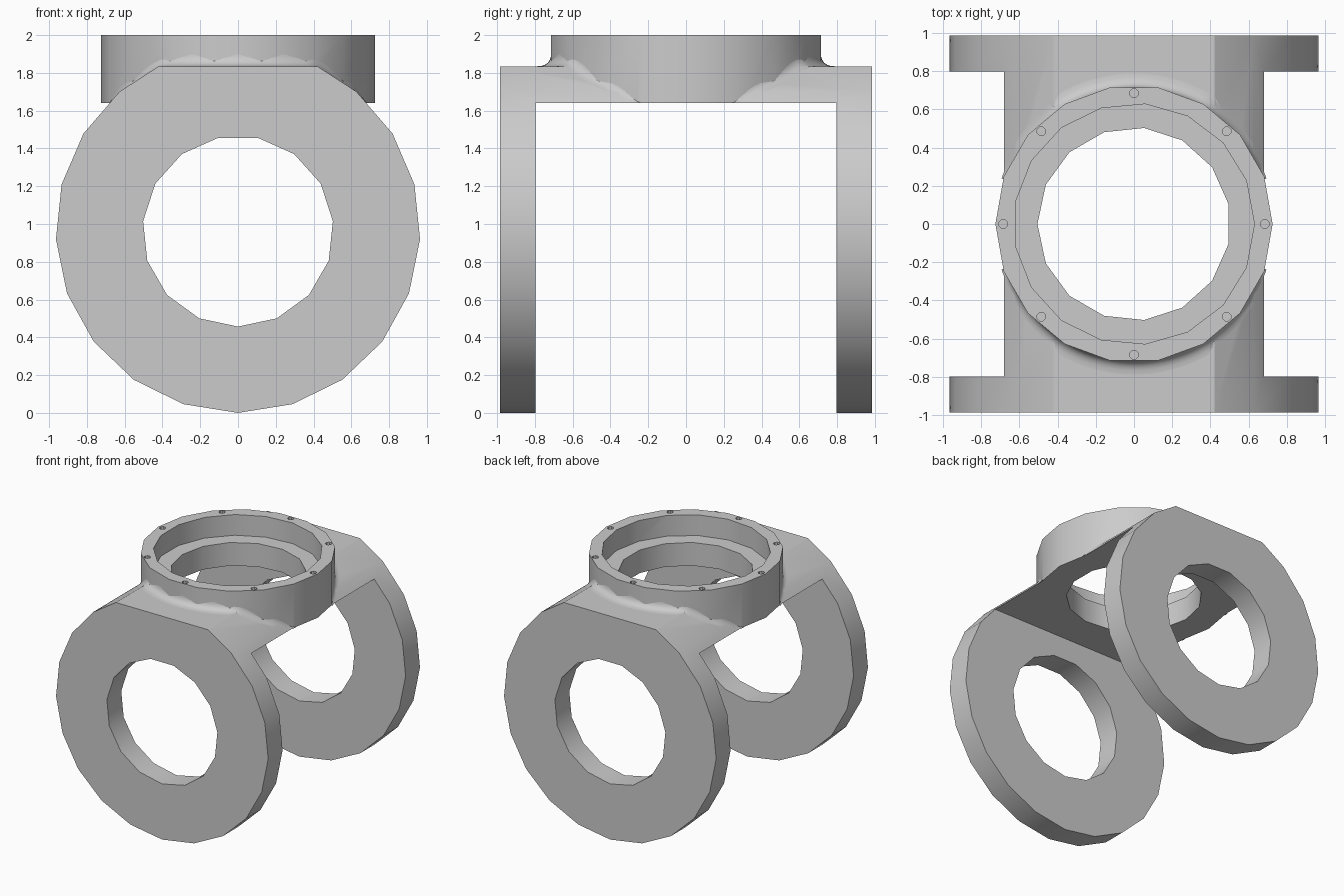
import bpy, bmesh
from math import sin, cos, tan, atan, pi, radians

if "Cube" in bpy.data.objects:
    bpy.data.objects.remove(bpy.data.objects["Cube"])

R, CZ, TOP, UNDER = 0.965, 0.967, 1.835, 1.64   # arm disc radius, centre height, bridge top and underside
COLLAR_R = 0.725


def add_prism(bm, pts, axis, lo, hi):
    """Extrude a 2D outline along y or z."""
    def place(u, v, w):
        return (u, w, v) if axis == 'y' else (u, v, w)
    bottom = [bm.verts.new(place(u, v, lo)) for u, v in pts]
    top = [bm.verts.new(place(u, v, hi)) for u, v in pts]
    bm.faces.new(bottom)
    bm.faces.new(top)
    n = len(pts)
    for i in range(n):
        j = (i + 1) % n
        bm.faces.new((bottom[i], bottom[j], top[j], top[i]))


def make_object(name, bm):
    bmesh.ops.recalc_face_normals(bm, faces=bm.faces[:])
    mesh = bpy.data.meshes.new(name)
    bm.to_mesh(mesh)
    bm.free()
    ob = bpy.data.objects.new(name, mesh)
    bpy.context.collection.objects.link(ob)
    return ob


def prism(name, *args):
    bm = bmesh.new()
    add_prism(bm, *args)
    return make_object(name, bm)


def ngon(r, n, start=0.0, cx=0.0, cy=0.0):
    return [(cx + r * cos(start + 2 * pi * i / n), cy + r * sin(start + 2 * pi * i / n))
            for i in range(n)]


def combine(target, tool, operation):
    mod = target.modifiers.new(operation, 'BOOLEAN')
    mod.operation, mod.solver, mod.object = operation, 'EXACT', tool
    bpy.context.view_layer.objects.active = target
    bpy.ops.object.modifier_apply(modifier=mod.name)
    bpy.data.objects.remove(tool)


def smooth(ob, angle):
    bpy.ops.object.select_all(action='DESELECT')
    ob.select_set(True)
    bpy.context.view_layer.objects.active = ob
    bpy.ops.object.shade_smooth_by_angle(angle=radians(angle))


# Round outline with a flat top, shared by both arms and the bridge
angles = [17.43 * i for i in range(1, 9)] + [154.2]
half = [(R * sin(radians(a)), CZ - R * cos(radians(a))) for a in angles]
half[-1] = (0.42, TOP)
outline = [(0.0, 0.0)] + half + [(-x, z) for x, z in reversed(half)]

# Yoke: extruded outline plus collar, then hollowed out between the arms
yoke = prism("yoke", outline, 'y', -0.985, 0.985)
combine(yoke, prism("collar", ngon(COLLAR_R, 18), 'z', 1.5, 2.0), 'UNION')
gap = [(-1.2, -0.5), (1.2, -0.5), (1.2, UNDER), (-1.2, UNDER)]
combine(yoke, prism("gap_cutter", gap, 'y', -0.798, 0.798), 'DIFFERENCE')

# Bores through the arms, the bridge and the collar recess
combine(yoke, prism("arm_bore", ngon(0.505, 15, -pi / 2, 0, CZ - 0.005), 'y', -1.2, 1.2), 'DIFFERENCE')
combine(yoke, prism("bridge_bore", ngon(0.505, 15, pi), 'z', 1.55, 2.2), 'DIFFERENCE')
combine(yoke, prism("collar_recess", ngon(0.63, 17), 'z', 1.83, 2.2), 'DIFFERENCE')

# Ring of eight screw holes in the collar rim
bm = bmesh.new()
for cx, cy in ngon(0.685, 8):
    add_prism(bm, ngon(0.024, 8, pi / 8, cx, cy), 'z', 1.86, 2.1)
combine(yoke, make_object("screw_holes", bm), 'DIFFERENCE')
smooth(yoke, 30)


# Fillet blending the collar into the bridge, front and back
def bridge_height(x):
    pts = list(reversed(half))
    x = abs(x)
    if x <= pts[0][0]:
        return TOP
    for (x0, z0), (x1, z1) in zip(pts, pts[1:]):
        if x <= x1:
            return z0 + (z1 - z0) * (x - x0) / (x1 - x0)
    return UNDER


bm = bmesh.new()
r0, steps, rows = 0.713, 48, 6
for side in (1, -1):
    grid = []
    for i in range(steps + 1):
        a = radians(19 + 142 * i / steps)
        h0 = bridge_height(r0 * cos(a))
        slope = atan((h0 - bridge_height((r0 + 0.04) * cos(a))) / 0.04)
        size = 0.075 * tan((pi / 2 - slope) / 2)
        r2 = r0 + size * cos(slope)
        h2 = bridge_height(r2 * cos(a))
        line = []
        for k in range(rows + 1):
            t = k / rows
            r = (1 - t * t) * r0 + t * t * r2
            z = (1 - t) ** 2 * (h0 + size) + 2 * t * (1 - t) * h0 + t * t * h2
            line.append(bm.verts.new((r * cos(a), side * r * sin(a), max(z, UNDER))))
        grid.append(line)
    for p, q in zip(grid, grid[1:]):
        for k in range(rows):
            quad = (p[k], p[k + 1], q[k + 1], q[k])
            bm.faces.new(quad if side > 0 else quad[::-1])
fillet = make_object("collar_fillet", bm)
# Point the open strips outwards and upwards
if sum(p.normal.z * p.area for p in fillet.data.polygons) < 0:
    fillet.data.flip_normals()
smooth(fillet, 40)
